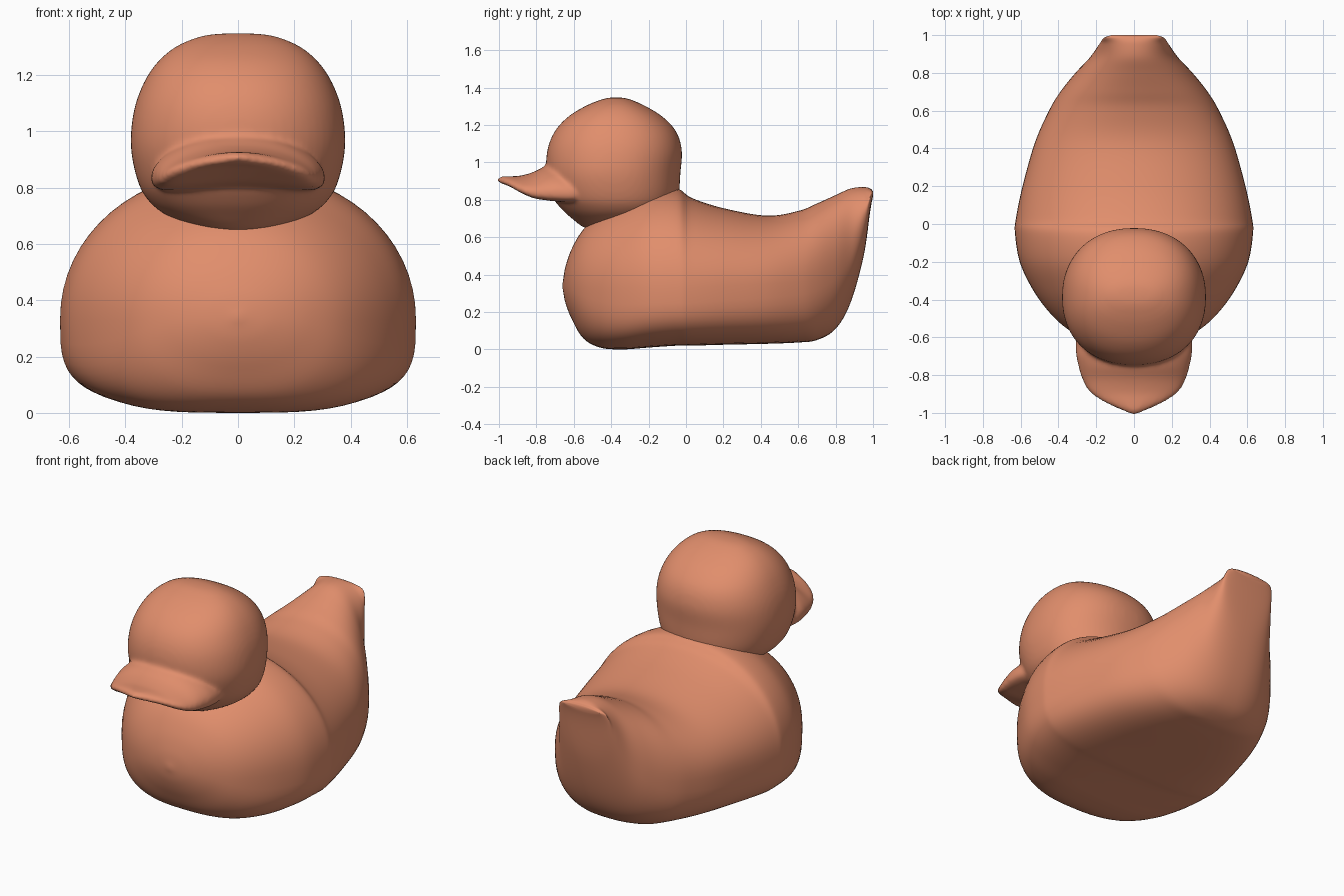
import bpy
import bmesh
from math import cos, sin, pi
from mathutils import Vector

cube = bpy.data.objects.get("Cube")
if cube:
    bpy.data.objects.remove(cube, do_unlink=True)

# One terracotta colour for the whole model
COLOUR = (0.75, 0.27, 0.15, 1)
clay = bpy.data.materials.new("terracotta")
clay.use_nodes = True
clay.diffuse_color = COLOUR
clay.node_tree.nodes["Principled BSDF"].inputs["Base Color"].default_value = COLOUR

RING = 64
STEPS = 6


def smooth_stations(stations):
    """Catmull-Rom interpolation through the section stations."""
    rows = [Vector(s) for s in stations]
    result = []
    for i in range(len(rows) - 1):
        b, c = rows[i], rows[i + 1]
        a = rows[i - 1] if i else b * 2 - c
        d = rows[i + 2] if i + 2 < len(rows) else c * 2 - b
        for k in range(STEPS):
            t = k / STEPS
            result.append(b + 0.5 * t * ((c - a) + t * ((2 * a - 5 * b + 4 * c - d)
                          + t * (3 * (b - c) + d - a))))
    result.append(rows[-1])
    return result


def power(value, exponent):
    """Signed power used by the superellipse sections."""
    return abs(value) ** (2 / exponent) * (1 if value >= 0 else -1)


def loft(bm, stations, section):
    """Skin the closed sections and cap both ends."""
    rings = []
    for station in smooth_stations(stations):
        rings.append([bm.verts.new(section(station, 2 * pi * i / RING))
                      for i in range(RING)])
    for low, high in zip(rings, rings[1:]):
        for i in range(RING):
            j = (i + 1) % RING
            bm.faces.new((low[i], low[j], high[j], high[i]))
    for ring in (rings[0], rings[-1]):
        bm.faces.new(ring)


def finish(name, bm):
    bmesh.ops.recalc_face_normals(bm, faces=bm.faces)
    for face in bm.faces:
        face.smooth = True
    mesh = bpy.data.meshes.new(name)
    bm.to_mesh(mesh)
    bm.free()
    mesh.materials.append(clay)
    obj = bpy.data.objects.new(name, mesh)
    bpy.context.collection.objects.link(obj)
    return obj


def body_section(s, angle):
    y, bottom, middle, top, half_width, low_power = s
    up = sin(angle)
    n = 2.1 if up >= 0 else low_power
    height = top - middle if up >= 0 else middle - bottom
    return (half_width * power(cos(angle), n), y, middle + height * power(up, n))


def head_section(s, angle):
    z, half_width, front, back = s
    return (half_width * power(cos(angle), 2.2),
            (front + back) / 2 + (back - front) / 2 * power(sin(angle), 2.2), z)


def beak_section(s, angle):
    y, half_width, middle, half_height, droop = s
    across = power(cos(angle), 2.4)
    return (half_width * across, y,
            middle + half_height * power(sin(angle), 2.4) - droop * across ** 2)


# Body with flat underside and raised tail: y, bottom, widest z, top, half width, roundness
body = bmesh.new()
loft(body, [
    (-.66, .33, .34, .35, .01, 2),
    (-.645, .25, .34, .44, .13, 2),
    (-.61, .16, .34, .54, .25, 2.2),
    (-.55, .06, .33, .64, .36, 2.6),
    (-.46, .01, .33, .72, .455, 3.2),
    (-.34, 0, .33, .79, .54, 3.5),
    (-.2, .01, .33, .85, .605, 3.5),
    (-.05, .02, .33, .86, .63, 3.5),
    (.03, .02, .33, .81, .625, 3.5),
    (.2, .025, .34, .755, .59, 3.4),
    (.43, .03, .35, .715, .525, 3.2),
    (.6, .037, .36, .74, .45, 3),
    (.7, .05, .38, .78, .39, 2.8),
    (.8, .11, .43, .825, .31, 2.5),
    (.88, .25, .53, .86, .235, 2.3),
    (.95, .5, .7, .868, .185, 2.2),
    (.985, .74, .81, .86, .16, 2),
    (1, .82, .835, .845, .12, 2)], body_section)
finish("body", body)

# Head: z, half width, front y, back y
head = bmesh.new()
loft(head, [
    (.645, .06, -.53, -.35),
    (.66, .15, -.56, -.25),
    (.7, .25, -.61, -.13),
    (.75, .315, -.665, -.07),
    (.82, .355, -.715, -.04),
    (.94, .38, -.745, -.03),
    (1.06, .372, -.742, -.022),
    (1.16, .34, -.705, -.05),
    (1.24, .29, -.635, -.12),
    (1.3, .22, -.54, -.215),
    (1.337, .13, -.45, -.3),
    (1.347, .05, -.4, -.35)], head_section)

# Broad beak arched over its width: y, half width, centre z, half height, droop
loft(head, [
    (-.49, .2, .87, .03, .03),
    (-.53, .27, .87, .065, .04),
    (-.6, .305, .88, .085, .05),
    (-.68, .308, .895, .095, .06),
    (-.75, .295, .895, .085, .06),
    (-.82, .275, .885, .062, .05),
    (-.89, .235, .89, .038, .035),
    (-.94, .165, .9, .026, .02),
    (-.98, .08, .905, .02, .01),
    (-1.008, .015, .906, .008, 0)], beak_section)
head_and_beak = finish("head_and_beak", head)

# Melt the beak into the head
remesh = head_and_beak.modifiers.new("merge", "REMESH")
remesh.mode = "VOXEL"
remesh.voxel_size = 0.012
remesh.use_smooth_shade = True
soften = head_and_beak.modifiers.new("soften", "SMOOTH")
soften.factor = 0.5
soften.iterations = 8
